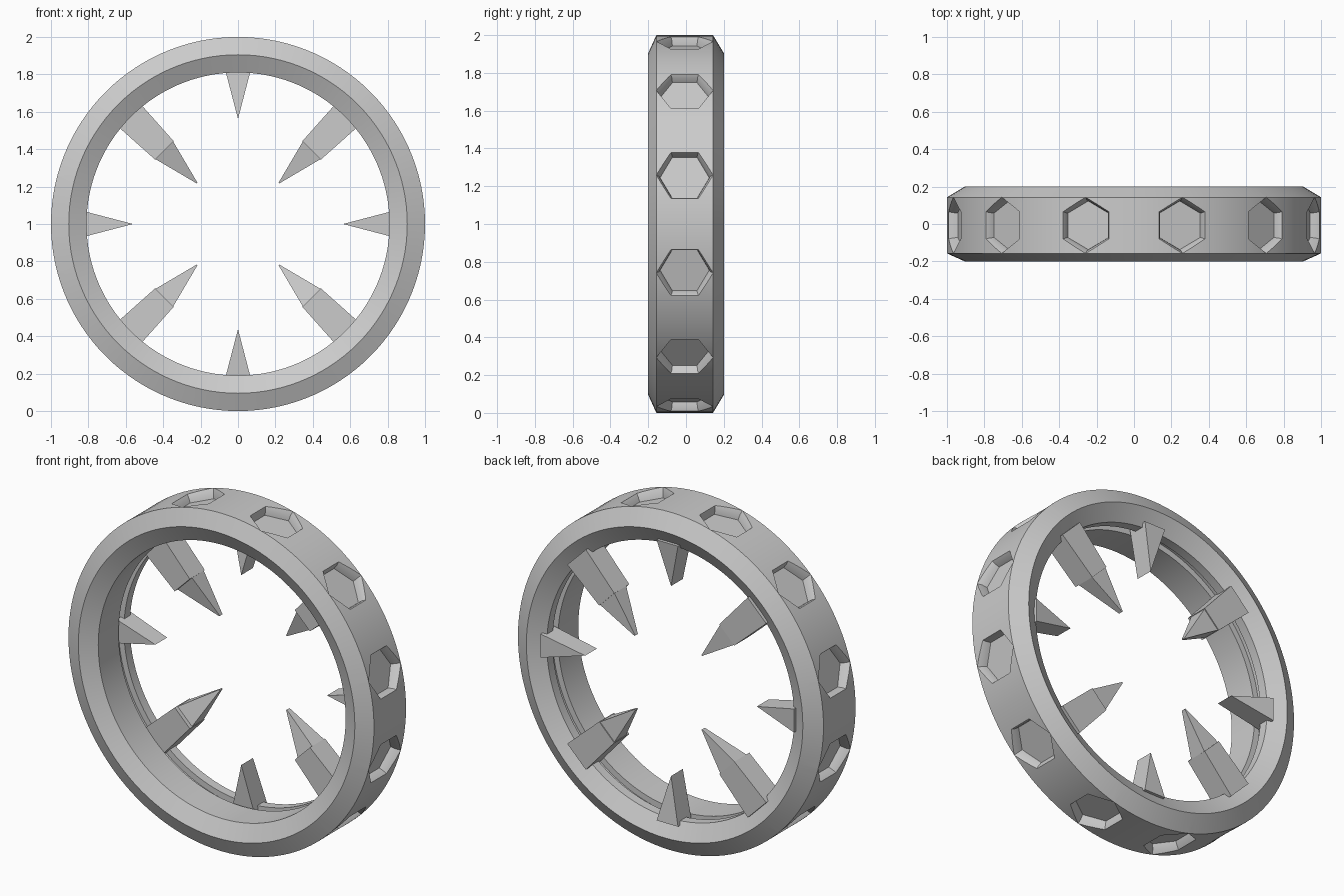
import bpy, bmesh
from math import sin, cos, pi, radians

if "Cube" in bpy.data.objects:
    bpy.data.objects.remove(bpy.data.objects["Cube"])

def make(name, bm):
    bmesh.ops.recalc_face_normals(bm, faces=bm.faces)
    me = bpy.data.meshes.new(name)
    bm.to_mesh(me)
    bm.free()
    ob = bpy.data.objects.new(name, me)
    bpy.context.collection.objects.link(ob)
    return ob

def polar(a, r, t, y):
    """Point at radius r, sideways offset t, depth y, turned to angle a on the ring."""
    return (r * cos(a) - t * sin(a), y, 1 + r * sin(a) + t * cos(a))

def loft(bm, a, sections):
    """Closed solid through sections of (r, t, y) points."""
    rows = [[bm.verts.new(polar(a, *p)) for p in s] for s in sections]
    n = len(rows[0])
    for u, v in zip(rows, rows[1:]):
        for i in range(n):
            j = (i + 1) % n
            bm.faces.new((u[i], u[j], v[j], v[i]))
    bm.faces.new(rows[0])
    bm.faces.new(rows[-1])

def rect(r, w, y0, y1):
    return [(r, -w, y0), (r, w, y0), (r, w, y1), (r, -w, y1)]

# Ring: chamfered inside and outside, with a groove in the bore
profile = [(1, -.157), (1, .143), (.905, .2), (.81, .145), (.81, .09),
           (.845, .09), (.845, .04), (.81, .04), (.81, -.15), (.905, -.2)]
bm = bmesh.new()
N = 120
rings = [[bm.verts.new(polar(2 * pi * k / N, r, 0, y)) for r, y in profile] for k in range(N)]
for k in range(N):
    u, v = rings[k], rings[(k + 1) % N]
    for i in range(len(profile)):
        j = (i + 1) % len(profile)
        bm.faces.new((u[i], u[j], v[j], v[i]))
ring = make("ring", bm)

# Twelve tapered hexagonal pockets cut into the rim
def hexagon(r, c):
    return [(r, c * sin(k * pi / 3), c * cos(k * pi / 3) - .007) for k in range(6)]

bm = bmesh.new()
for k in range(12):
    loft(bm, radians(15 + 30 * k), [hexagon(1.01, .156), hexagon(.975, .136), hexagon(.945, .13)])
cutter = make("pocket_cutter", bm)
cutter.hide_render = True
mod = ring.modifiers.new("pockets", 'BOOLEAN')
mod.object = cutter
mod.operation = 'DIFFERENCE'
mod.solver = 'EXACT'
bpy.context.view_layer.objects.active = ring
ring.select_set(True)
bpy.ops.object.modifier_apply(modifier=mod.name)
bpy.data.objects.remove(cutter)
bpy.ops.object.shade_smooth_by_angle(angle=radians(20))

# Four short wedge teeth on the axes
bm = bmesh.new()
for k in range(4):
    loft(bm, k * pi / 2, [[(.83, -.07, .05), (.83, .07, .05), (.562, 0, .03)],
                          [(.83, -.07, .175), (.83, .07, .175), (.562, 0, .14)]])
make("short_teeth", bm)

# Four long arrow-tipped teeth on the diagonals
bm = bmesh.new()
for k in range(4):
    a = pi / 4 + k * pi / 2
    loft(bm, a, [rect(.835, .086, .04, .18), rect(.556, .07, .04, .18)])
    loft(bm, a, [rect(.57, .07, .06, .175), rect(.31, .003, .14, .165)])
make("long_teeth", bm)
